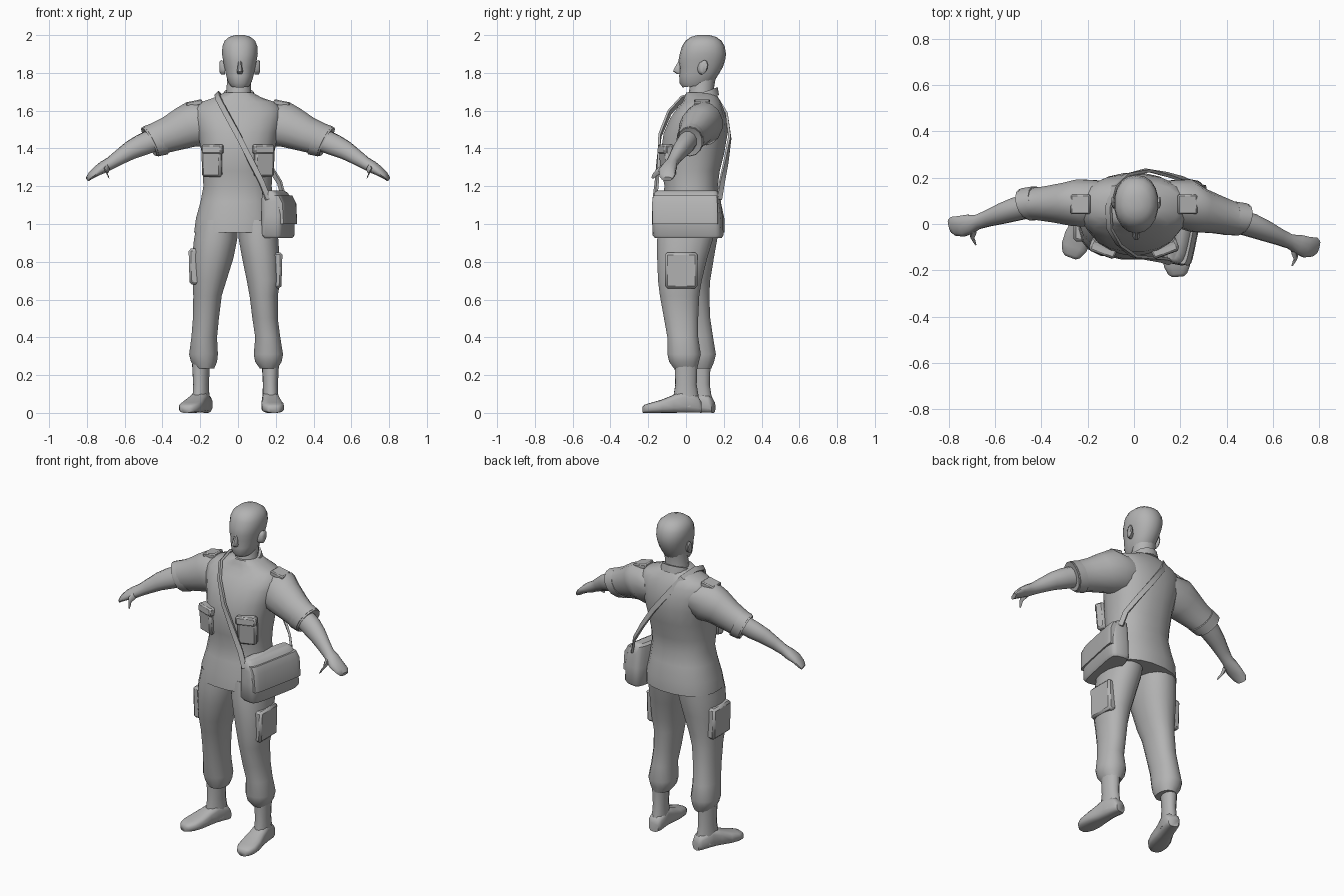
import bpy, bmesh, math
from mathutils import Vector as V, Matrix

grey = bpy.data.materials.new("plain grey")
grey.diffuse_color = (0.45, 0.45, 0.45, 1)


def finish(name, bm, angle=50):
    bmesh.ops.recalc_face_normals(bm, faces=bm.faces[:])
    me = bpy.data.meshes.new(name)
    bm.to_mesh(me)
    bm.free()
    me.materials.append(grey)
    ob = bpy.data.objects.new(name, me)
    bpy.context.collection.objects.link(ob)
    bpy.ops.object.select_all(action='DESELECT')
    ob.select_set(True)
    bpy.context.view_layer.objects.active = ob
    bpy.ops.object.shade_smooth_by_angle(angle=math.radians(angle))
    return ob


def loft(name, rings, n=16, p=2.0, angle=50):
    """Skin through rings of (centre, half axis u, half axis v)."""
    bm = bmesh.new()
    loops = []
    for c, u, v in rings:
        loop = []
        for i in range(n):
            a = 2 * math.pi * (i + 0.5) / n
            s, t = math.cos(a), math.sin(a)
            s = math.copysign(abs(s) ** (2 / p), s)
            t = math.copysign(abs(t) ** (2 / p), t)
            loop.append(bm.verts.new(V(c) + V(u) * s + V(v) * t))
        loops.append(loop)
    for a, b in zip(loops, loops[1:]):
        for i in range(n):
            j = (i + 1) % n
            bm.faces.new((a[i], a[j], b[j], b[i]))
    bm.faces.new(loops[0])
    bm.faces.new(loops[-1])
    return finish(name, bm, angle)


def stack(name, rows, slope=0.0, **kw):
    """Vertical loft from rows of (z, x0, x1, y0, y1)."""
    return loft(name, [(((a + b) / 2, (c + d) / 2, z), ((b - a) / 2, 0, 0),
                        (0, (d - c) / 2, slope * (d - c) / 2))
                       for z, a, b, c, d in rows], **kw)


def box(name, centre, size, rot=(0, 0, 0), bevel=0.012):
    bm = bmesh.new()
    bmesh.ops.create_cube(bm, size=1, matrix=Matrix.Diagonal((*size, 1)))
    bmesh.ops.bevel(bm, geom=bm.edges[:], offset=bevel, segments=1, affect='EDGES')
    ob = finish(name, bm, 40)
    ob.location, ob.rotation_euler = centre, rot
    return ob


# Shirt with loose hem
stack("shirt", [
    (0.955, -0.235, 0.215, -0.155, 0.205), (1.03, -0.225, 0.21, -0.15, 0.205),
    (1.12, -0.20, 0.19, -0.13, 0.185), (1.20, -0.185, 0.18, -0.115, 0.17),
    (1.28, -0.19, 0.185, -0.13, 0.18), (1.38, -0.195, 0.195, -0.135, 0.205),
    (1.48, -0.215, 0.215, -0.12, 0.222), (1.56, -0.235, 0.235, -0.085, 0.215),
    (1.61, -0.235, 0.235, -0.05, 0.20), (1.645, -0.20, 0.20, -0.02, 0.185),
    (1.67, -0.125, 0.125, -0.01, 0.17), (1.695, -0.075, 0.08, 0.0, 0.155)], n=20, p=2.3)

# Neck and collar
stack("neck", [(1.64, -0.075, 0.085, 0.0, 0.16), (1.70, -0.062, 0.07, 0.015, 0.145),
               (1.79, -0.06, 0.07, 0.03, 0.16)], n=14)
stack("collar", [(1.65, -0.09, 0.10, -0.01, 0.175), (1.695, -0.076, 0.084, 0.0, 0.168)],
      slope=0.35, n=14)

# Head, with the lower rings tilted along the jaw
bm_rows = [(1.735, 0.035, 0.02, 0.10, 0.0), (1.732, 0.05, -0.018, 0.13, 0.12),
           (1.755, 0.064, -0.034, 0.155, 0.1), (1.79, 0.074, -0.036, 0.175, 0.06),
           (1.83, 0.083, -0.034, 0.195, 0.0), (1.865, 0.09, -0.04, 0.207, 0),
           (1.90, 0.096, -0.033, 0.212, 0), (1.94, 0.094, -0.022, 0.205, 0),
           (1.97, 0.082, -0.003, 0.188, 0), (1.99, 0.058, 0.025, 0.16, 0),
           (2.0, 0.025, 0.06, 0.125, 0)]
loft("head", [((0.01, (a + b) / 2, z), (w, 0, 0), (0, (b - a) / 2, s * (b - a) / 2))
              for z, w, a, b, s in bm_rows], n=18, p=2.2)
loft("nose", [((0.01, -0.025, 1.865), (0.010, 0, 0), (0, 0.014, 0)),
              ((0.01, -0.04, 1.83), (0.013, 0, 0), (0, 0.02, 0)),
              ((0.01, -0.045, 1.808), (0.018, 0, 0), (0, 0.026, 0)),
              ((0.01, -0.036, 1.795), (0.013, 0, 0), (0, 0.014, 0))], n=8)
for s, side in ((-1, "right"), (1, "left")):
    loft(side + "_ear", [((0.01 + s * 0.078, 0.08, 1.825), (0, 0.02, 0), (0, 0, 0.034)),
                         ((0.01 + s * 0.100, 0.092, 1.83), (0, 0.024, 0.004), (0, 0.004, 0.038)),
                         ((0.01 + s * 0.107, 0.098, 1.832), (0, 0.015, 0.004), (0, 0.004, 0.028))],
         n=10)


def arm(name, s, rows, tilt=0.45, **kw):
    """Loft along an arm from rows of (x, y, z, half depth, half height)."""
    return loft(name, [((s * x, y, z), (0.25 * s * d, d, 0), (tilt * s * h, 0, 0.9 * h))
                       for x, y, z, d, h in rows], **kw)


# Arms: dy holds how far each arm swings forward at mid length and at the hand
for s, side, m, h in ((-1, "right", 0.085, -0.01), (1, "left", 0.02, -0.10)):
    arm(side + "_sleeve", s, [
        (0.12, 0.095, 1.545, 0.095, 0.10), (0.21, 0.09, 1.53, 0.105, 0.13),
        (0.28, m * 0.4 + 0.05, 1.51, 0.095, 0.112), (0.36, m * 0.7 + 0.025, 1.475, 0.08, 0.095),
        (0.43, m, 1.45, 0.07, 0.086), (0.472, m, 1.435, 0.067, 0.084),
        (0.468, m, 1.437, 0.05, 0.06)], n=14)
    arm(side + "_sleeve_cuff", s, [
        (0.41, m + 0.005, 1.452, 0.06, 0.075), (0.412, m + 0.005, 1.452, 0.074, 0.092),
        (0.462, m, 1.437, 0.071, 0.088), (0.462, m, 1.437, 0.05, 0.06)], n=14, angle=35)
    f = lambda t: m + (h - m) * t
    arm(side + "_forearm", s, [
        (0.42, f(0), 1.455, 0.052, 0.062), (0.51, f(0.22), 1.418, 0.050, 0.058),
        (0.57, f(0.42), 1.39, 0.044, 0.05), (0.63, f(0.64), 1.352, 0.035, 0.04),
        (0.675, f(0.8), 1.322, 0.031, 0.033), (0.71, f(0.9), 1.302, 0.042, 0.032),
        (0.745, f(1), 1.282, 0.046, 0.026), (0.78, f(1), 1.256, 0.042, 0.018),
        (0.796, f(1), 1.238, 0.028, 0.012)], n=12)
    # Thumb
    arm(side + "_thumb", s, [
        (0.69, h - 0.01, 1.302, 0.022, 0.022), (0.70, h - 0.045, 1.28, 0.016, 0.018),
        (0.69, h - 0.065, 1.26, 0.013, 0.013), (0.685, h - 0.075, 1.247, 0.008, 0.008)], n=8)
    # Shoulder tabs and chest pockets
    box(side + "_shoulder_tab", (s * 0.23, 0.085, 1.638), (0.085, 0.085, 0.03),
        (0, s * 0.2, 0), 0.006)
    box(side + "_chest_pocket", (s * 0.135, -0.098, 1.335), (0.11, 0.055, 0.17),
        (0.08, 0, s * 0.35))
    box(side + "_pocket_flap", (s * 0.132, -0.107, 1.395), (0.115, 0.055, 0.05),
        (-0.05, 0, s * 0.35), 0.008)

# Trouser legs
stack("right_leg", [
    (1.02, -0.215, 0.0, -0.13, 0.175), (0.92, -0.235, -0.002, -0.14, 0.168),
    (0.82, -0.245, -0.022, -0.13, 0.15), (0.70, -0.242, -0.06, -0.11, 0.13),
    (0.62, -0.238, -0.085, -0.085, 0.125), (0.50, -0.24, -0.10, -0.06, 0.13),
    (0.40, -0.248, -0.11, -0.04, 0.145), (0.31, -0.26, -0.105, -0.025, 0.16),
    (0.27, -0.25, -0.11, -0.015, 0.15), (0.235, -0.225, -0.125, 0.0, 0.135)], n=16, p=2.2)
stack("left_leg", [
    (1.02, 0.0, 0.20, -0.14, 0.165), (0.92, 0.002, 0.215, -0.155, 0.145),
    (0.82, 0.02, 0.222, -0.155, 0.115), (0.70, 0.045, 0.225, -0.15, 0.085),
    (0.62, 0.06, 0.212, -0.14, 0.072), (0.50, 0.075, 0.212, -0.118, 0.066),
    (0.40, 0.09, 0.225, -0.10, 0.066), (0.31, 0.082, 0.24, -0.10, 0.08),
    (0.27, 0.09, 0.232, -0.09, 0.07), (0.235, 0.115, 0.21, -0.065, 0.06)], n=16, p=2.2)
box("right_cargo_pocket", (-0.228, 0.01, 0.775), (0.062, 0.17, 0.19), (0, -0.03, 0))
box("left_cargo_pocket", (0.205, -0.025, 0.755), (0.055, 0.17, 0.19), (0, 0.03, 0))

# Boots: shaft plus a foot lofted from heel to toe
for side, heel, toe in (("right", V((-0.168, 0.145, 0)), V((-0.275, -0.145, 0))),
                        ("left", V((0.165, 0.08, 0)), V((0.19, -0.228, 0)))):
    d = (toe - heel)
    across = V((-d.y, d.x, 0)).normalized()
    c = heel + d * 0.26
    loft(side + "_boot_shaft", [((c.x, c.y, z), across * w, d.normalized() * l)
                                for z, w, l in ((0.03, 0.045, 0.075), (0.09, 0.042, 0.068),
                                                (0.15, 0.040, 0.058), (0.26, 0.046, 0.062))], n=12)
    loft(side + "_boot_foot", [(heel + d * t + V((0, 0, z / 2)), across * w, (0, 0, z / 2))
                               for t, w, z in ((0, 0.03, 0.06), (0.06, 0.042, 0.09),
                                               (0.3, 0.045, 0.12), (0.48, 0.05, 0.095),
                                               (0.68, 0.06, 0.07), (0.85, 0.058, 0.055),
                                               (0.96, 0.042, 0.045), (1, 0.025, 0.035))],
         n=12, p=3.2)

# Shoulder bag with flap, turned to follow the hip
turn = Matrix.Translation((0.207, 0.008, 0)) @ Matrix.Rotation(-0.2, 4, 'Z')
bag = stack("bag", [(0.925, -0.05, 0.058, -0.17, 0.18), (0.94, -0.06, 0.068, -0.183, 0.19),
                    (1.04, -0.06, 0.072, -0.185, 0.185), (1.12, -0.06, 0.064, -0.183, 0.175),
                    (1.165, -0.055, 0.035, -0.178, 0.165), (1.178, -0.04, 0.01, -0.165, 0.15)],
            n=20, p=5, angle=40)
flap = stack("bag_flap", [(1.0, 0.04, 0.078, -0.175, 0.178), (1.11, 0.03, 0.074, -0.18, 0.175),
                          (1.15, 0.0, 0.055, -0.178, 0.168)], n=16, p=6, angle=40)
bag.matrix_world = flap.matrix_world = turn

# Strap over the shoulder: a flat band following the body
path = [V(p) for p in ((0.16, -0.165, 1.13), (0.125, -0.155, 1.22), (0.07, -0.148, 1.33),
                       (0.0, -0.138, 1.47), (-0.065, -0.088, 1.59), (-0.105, -0.02, 1.665),
                       (-0.11, 0.07, 1.69), (-0.085, 0.16, 1.665), (-0.03, 0.212, 1.58),
                       (0.06, 0.232, 1.46), (0.15, 0.212, 1.33), (0.22, 0.19, 1.22),
                       (0.245, 0.175, 1.13))]
band = []
for i, q in enumerate(path):
    t = (path[min(i + 1, len(path) - 1)] - path[max(i - 1, 0)]).normalized()
    out = q - V((0.03, 0.05, min(q.z, 1.55)))
    out = (out - t * out.dot(t)).normalized()
    band.append((q, t.cross(out) * 0.021, out * 0.009))
loft("strap", band, n=4, p=2, angle=40)
